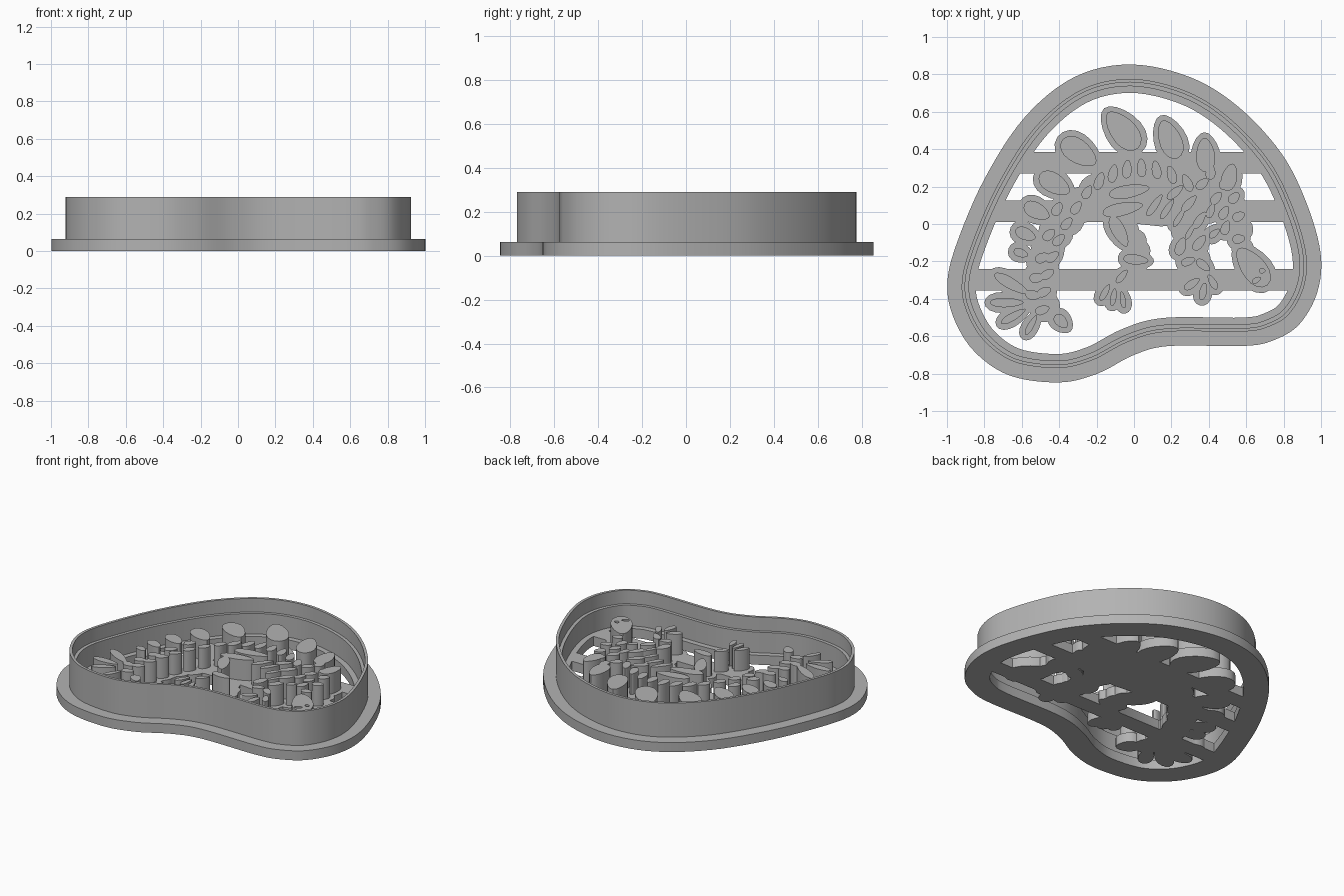
import bpy
import math
from mathutils import Vector
from mathutils.geometry import delaunay_2d_cdt

default_cube = bpy.data.objects.get("Cube")
if default_cube:
    bpy.data.objects.remove(default_cube, do_unlink=True)

BASE_TOP, STAMP_TOP, RIM_TOP = 0.063, 0.2, 0.29

grey = bpy.data.materials.new("plain grey plastic")
grey.use_nodes = True
grey.diffuse_color = (0.45, 0.45, 0.45, 1)
grey.node_tree.nodes["Principled BSDF"].inputs["Base Color"].default_value = grey.diffuse_color


def make_object(name, verts, faces):
    mesh = bpy.data.meshes.new(name)
    mesh.from_pydata(verts, [], faces)
    mesh.materials.append(grey)
    obj = bpy.data.objects.new(name, mesh)
    bpy.context.collection.objects.link(obj)
    bpy.ops.object.select_all(action="DESELECT")
    obj.select_set(True)
    bpy.context.view_layer.objects.active = obj
    bpy.ops.object.shade_smooth_by_angle(angle=math.radians(32))


def smooth_loop(points, steps):
    """Closed Catmull-Rom curve through the points."""
    pts = [Vector(p) for p in points]
    loop = []
    for i in range(len(pts)):
        a, b, c, d = (pts[(i + k) % len(pts)] for k in (-1, 0, 1, 2))
        for s in range(steps):
            t = s / steps
            loop.append(b + (c - a) * t / 2
                        + (a * 2 - b * 5 + c * 4 - d) * t * t / 2
                        + (b * 3 - a - c * 3 + d) * t ** 3 / 2)
    return loop


def inset(loop, distance):
    """Move a counter-clockwise loop inward along its normals."""
    result = []
    for i, p in enumerate(loop):
        along = (loop[(i + 1) % len(loop)] - loop[i - 1]).normalized()
        result.append(p + Vector((-along.y, along.x)) * distance)
    return result


def leaf(centre, length, width, angle, taper=0.2, grow=0.0, sides=18):
    """Tapered oval, its long axis turned by angle in degrees."""
    turn = math.radians(angle)
    across, up = Vector((math.cos(turn), math.sin(turn))), Vector((-math.sin(turn), math.cos(turn)))
    loop = []
    for i in range(sides):
        t = math.tau * i / sides
        u = math.cos(t) * (length / 2 + grow)
        v = math.sin(t) * (width / 2 + grow) * (1 - taper * math.cos(t))
        loop.append(Vector(centre) + across * u + up * v)
    return loop


def row(start, middle, end, count, lengths, slimness, angles):
    """Leaf settings spaced along an arc, blending size and angle."""
    a, m, b = Vector(start), Vector(middle), Vector(end)
    settings = []
    for i in range(count):
        t = i / (count - 1)
        centre = a * (1 - t) * (1 - 2 * t) + m * 4 * t * (1 - t) + b * t * (2 * t - 1)
        length = lengths[0] + (lengths[1] - lengths[0]) * t
        angle = angles[0] + (angles[1] - angles[0]) * t
        settings.append((centre, length, length * slimness, angle))
    return settings


def prism(name, solid, z0, z1, holes=(), extra=()):
    """Extrude the union of (solid minus holes) and extra; loops run counter-clockwise."""
    verts, polys = [], []
    for loop in [*solid, *holes, *extra]:
        polys.append(list(range(len(verts), len(verts) + len(loop))))
        verts += loop
    first_hole, first_extra = len(solid), len(solid) + len(holes)
    flat, _, cells, _, _, sources = delaunay_2d_cdt(verts, [], polys, 0, 1e-5, True)
    kept = []
    for cell, src in zip(cells, sources):
        in_hole = any(first_hole <= s < first_extra for s in src)
        in_solid = any(s < first_hole for s in src)
        in_extra = any(s >= first_extra for s in src)
        if in_extra or (in_solid and not in_hole):
            a, b, c = (flat[k] for k in cell[:3])
            kept.append(list(cell) if (b - a).cross(c - a) > 0 else list(cell)[::-1])
    used = sorted({k for f in kept for k in f})
    index = {k: i for i, k in enumerate(used)}
    kept = [[index[k] for k in f] for f in kept]
    n = len(used)
    edges = {(f[i - 1], f[i]) for f in kept for i in range(len(f))}
    faces = [f[::-1] for f in kept] + [[k + n for k in f] for f in kept]
    faces += [(a, b, b + n, a + n) for a, b in edges if (b, a) not in edges]
    make_object(name, [(flat[k].x, flat[k].y, z) for z in (z0, z1) for k in used], faces)


footprint = []


def stamp(name, shapes, taper=0.2, holes=()):
    """Raised shapes, with a wider backing kept for the base."""
    prism(name, [leaf(*s, taper=taper) for s in shapes], BASE_TOP, STAMP_TOP, holes=holes)
    footprint.extend(leaf(*s, taper=taper, grow=0.03) for s in shapes)


# Outer outline, counter-clockwise from the top
outline = smooth_loop([
    (-.02, .853), (-.32, .785), (-.585, .57), (-.8, .24), (-.95, -.11), (-.998, -.32),
    (-.965, -.5), (-.855, -.68), (-.665, -.81), (-.4, -.847), (-.195, -.8), (0, -.7),
    (.19, -.652), (.59, -.652), (.75, -.62), (.885, -.535), (.98, -.365),
    (.998, -.16), (.925, .105), (.79, .375), (.56, .625), (.3, .785)], 6)

# Cutting wall: a thin blade with a ledge inside
outer, blade, ledge = (inset(outline, d) for d in (.077, .095, .116))
profile = [(outer, BASE_TOP), (outer, RIM_TOP), (blade, RIM_TOP),
           (blade, STAMP_TOP), (ledge, STAMP_TOP), (ledge, BASE_TOP)]
wall_verts = [(p.x, p.y, z) for loop, z in profile for p in loop]
count = len(outline)
wall_faces = []
for r in range(len(profile)):
    here, above = r * count, (r + 1) % len(profile) * count
    for i in range(count):
        j = (i + 1) % count
        wall_faces.append((here + i, here + j, above + j, above + i))
make_object("cutting_wall", wall_verts, wall_faces)

# Plates along the back, shrinking toward neck and tail
stamp("front_back_plates",
      row((-.06, .5), (.295, .415), (.51, .25), 4, (.25, .15), .55, (130, 75)))
stamp("rear_back_plates",
      row((-.295, .385), (-.52, .07), (-.605, -.155), 5, (.22, .08), .57, (-35, -20)))

# Tail with its fan of spikes
stamp("tail_spikes",
      row((-.655, -.32), (-.67, -.46), (-.55, -.54), 4, (.21, .12), .28, (-30, 60))
      + [((-.39, -.52), .09, .06, -45)])
stamp("outer_tail_scales",
      row((-.54, -.38), (-.49, -.18), (-.41, .08), 5, (.08, .08), .65, (-10, 60)))
stamp("inner_tail_scales",
      row((-.49, -.46), (-.42, -.13), (-.25, .17), 8, (.08, .08), .6, (20, 60)))

# Ridges over the back, thigh and belly
stamp("back_ridges",
      row((-.185, .23), (.04, .3), (.285, .22), 7, (.1, .1), .5, (70, 115)))
stamp("thigh_ridges", [((-.025, .175), .22, .07, 10), ((-.06, .08), .22, .07, 12)])
stamp("belly_ridges",
      row((.11, .1), (.21, .06), (.3, -.04), 4, (.14, .1), .28, (55, 60))
      + row((.22, .17), (.295, .11), (.35, .02), 3, (.11, .11), .4, (40, 55)))

# Neck scales
stamp("neck_scales",
      row((.41, .275), (.535, .14), (.56, -.08), 5, (.075, .07), .7, (80, 10))
      + row((.365, .215), (.465, .1), (.49, -.02), 4, (.08, .08), .6, (40, 70))
      + row((.41, .07), (.42, .01), (.43, -.05), 2, (.08, .07), .5, (70, 40)))

# Legs and toes
stamp("hind_leg_ridges",
      row((-.08, -.04), (.01, -.19), (-.065, -.28), 3, (.18, .09), .4, (-62, 50))
      + row((-.155, -.365), (-.11, -.39), (-.06, -.405), 3, (.1, .09), .34, (60, 100)))
stamp("front_leg_ridges",
      row((.25, -.12), (.27, -.16), (.29, -.2), 2, (.1, .08), .55, (70, 20))
      + row((.35, -.1), (.36, -.16), (.37, -.22), 2, (.1, .09), .5, (50, -40))
      + row((.31, -.32), (.37, -.36), (.42, -.31), 3, (.1, .09), .42, (35, 120)))

# Head with eye and nostril holes
stamp("head", [((.635, -.23), .25, .13, -52)], taper=-0.2,
      holes=[leaf((.685, -.25), .03, .025, 0), leaf((.655, -.3), .05, .025, 30)])

# Backing that joins body, tail, legs and neck
backing = [((.1, .17), .72, .36, -6)]
backing += row((-.48, -.44), (-.46, -.12), (-.2, .17), 9, (.17, .2), 1, (0, 0))
backing += row((-.1, .02), (.03, -.17), (-.1, -.35), 8, (.13, .11), 1, (0, 0))
backing += row((.28, -.03), (.33, -.16), (.36, -.33), 6, (.17, .13), 1, (0, 0))
backing += row((.38, .15), (.52, .08), (.58, -.13), 6, (.24, .12), 1, (0, 0))
footprint.extend(leaf(*s, taper=0) for s in backing)

# Three cross bars reaching into the rim
for left, right, low in [(-.68, .71, .27), (-.78, .82, .01), (-.88, .88, -.355)]:
    high = low + .115
    footprint.append([Vector(p) for p in ((left, low), (right, low), (right, high), (left, high))])

# Flange, bars and backing as one base
prism("base_frame", [outline], 0, BASE_TOP, holes=[inset(outline, .152)], extra=footprint)
